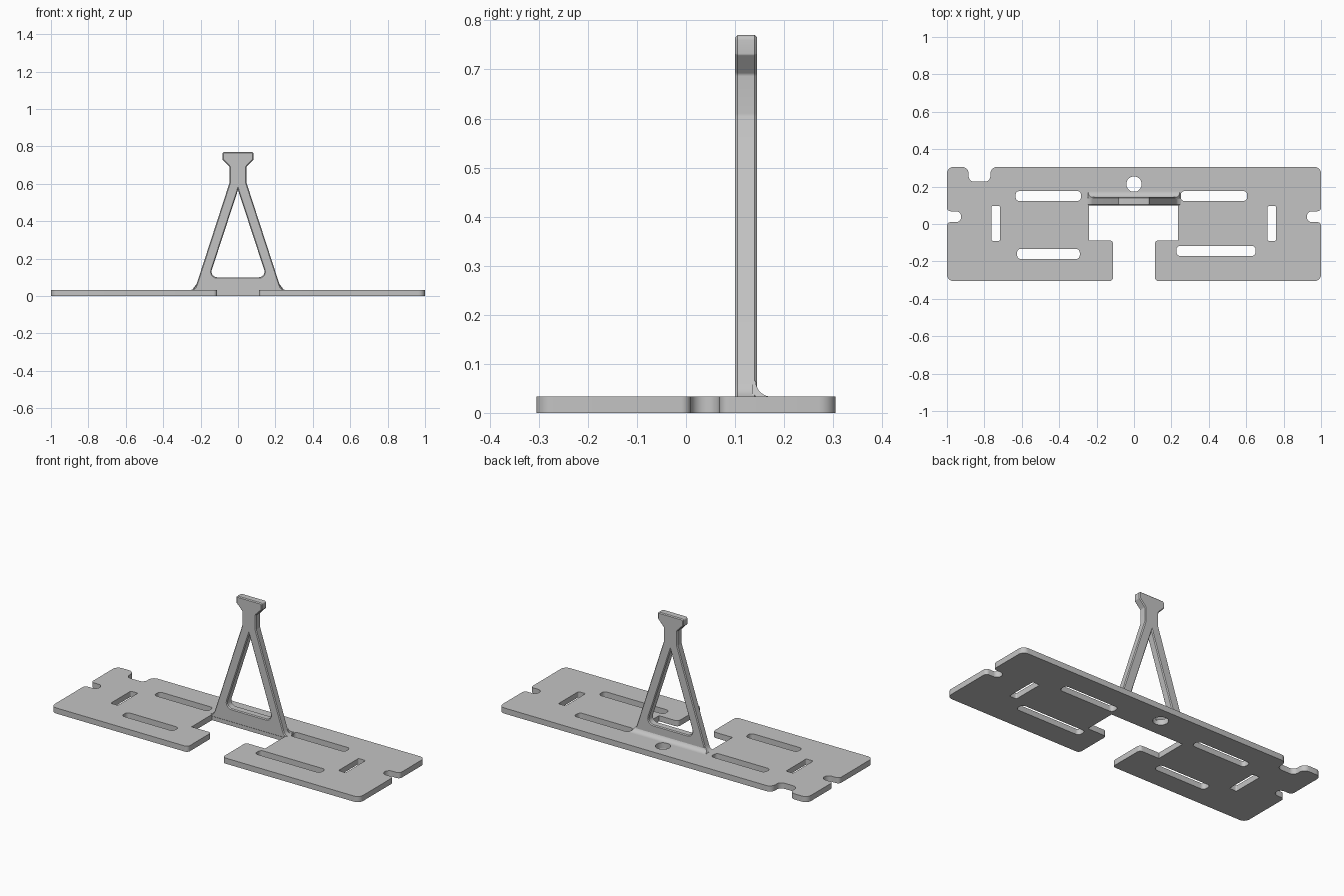
import bpy, bmesh, math
from mathutils import Vector, Matrix

cube = bpy.data.objects.get("Cube")
if cube:
    bpy.data.objects.remove(cube, do_unlink=True)

grey = bpy.data.materials.new("plain_grey")
grey.use_nodes = True
grey.diffuse_color = (0.55, 0.55, 0.55, 1)
grey.node_tree.nodes["Principled BSDF"].inputs["Base Color"].default_value = (0.55, 0.55, 0.55, 1)


def rounded(corners, segments=8):
    """Closed outline from (x, y, radius) corners, each one rounded by an arc."""
    out = []
    for i, (x, y, r) in enumerate(corners):
        p = Vector((x, y))
        if r == 0:
            out.append(p)
            continue
        a = (Vector(corners[i - 1][:2]) - p).normalized()
        b = (Vector(corners[(i + 1) % len(corners)][:2]) - p).normalized()
        half = a.angle(b) / 2
        centre = p + (a + b).normalized() * (r / math.sin(half))
        start = p + a * (r / math.tan(half)) - centre
        end = p + b * (r / math.tan(half)) - centre
        sweep = start.angle_signed(end)
        for k in range(segments + 1):
            out.append(centre + Matrix.Rotation(-sweep * k / segments, 2) @ start)
    return out


def slot(x0, x1, y0, y1, r):
    return rounded([(x0, y0, r), (x1, y0, r), (x1, y1, r), (x0, y1, r)])


def slab(name, loops, depth, place, bevel=0):
    """Fill an outline with holes, extrude it, and map local axes by place."""
    bm = bmesh.new()
    for loop in loops:
        vs = [bm.verts.new((p.x, p.y, 0)) for p in loop]
        for i, v in enumerate(vs):
            bm.edges.new((vs[i - 1], v))
    bmesh.ops.remove_doubles(bm, verts=bm.verts[:], dist=1e-5)
    bmesh.ops.triangle_fill(bm, edges=bm.edges[:], use_beauty=True, normal=(0, 0, 1))
    ext = bmesh.ops.extrude_face_region(bm, geom=bm.faces[:], use_keep_orig=True)
    top = [g for g in ext["geom"] if isinstance(g, bmesh.types.BMVert)]
    bmesh.ops.translate(bm, verts=top, vec=(0, 0, depth))
    bmesh.ops.recalc_face_normals(bm, faces=bm.faces[:])
    if bevel:
        rims = [e for e in bm.edges if len(e.link_faces) == 2 and e.calc_face_angle(0) > 1.4
                and abs(e.verts[0].co.z - e.verts[1].co.z) < 1e-5]
        bmesh.ops.bevel(bm, geom=rims, offset=bevel, segments=1, profile=0.5,
                        affect='EDGES', clamp_overlap=False)
    for v in bm.verts:
        v.co = place(v.co)
    bmesh.ops.recalc_face_normals(bm, faces=bm.faces[:])
    mesh = bpy.data.meshes.new(name)
    bm.to_mesh(mesh)
    bm.free()
    mesh.materials.append(grey)
    obj = bpy.data.objects.new(name, mesh)
    bpy.context.collection.objects.link(obj)
    bpy.ops.object.select_all(action='DESELECT')
    obj.select_set(True)
    bpy.context.view_layer.objects.active = obj
    bpy.ops.object.shade_smooth_by_angle(angle=math.radians(30))
    return obj


# Base plate outline, with side notches, a rear notch and the open front bay
THICK = 0.033
W, D, R = 1.0, 0.305, 0.035


def side_notch(s):
    return [(s * W, 0.01, 0.02), (s * 0.924, 0.01, 0.028),
            (s * 0.924, 0.068, 0.028), (s * W, 0.068, 0.02)]


outline = [(-W, -D, R)] + side_notch(-1) + [
    (-W, D, R), (-0.884, D, R), (-0.884, 0.226, 0.03), (-0.768, 0.226, 0.03),
    (-0.768, D, R), (W, D, R)] + side_notch(1)[::-1] + [
    (W, -D, R), (0.112, -D, 0.02), (0.112, -0.087, 0.02), (0.236, -0.087, 0),
    (0.236, 0.102, 0), (-0.24, 0.102, 0), (-0.24, -0.087, 0),
    (-0.112, -0.087, 0.02), (-0.112, -D, 0.02)]

# Strap slots and the round hole
holes = [slot(-0.633, -0.283, 0.123, 0.176, 0.02), slot(0.25, 0.605, 0.123, 0.176, 0.02),
         slot(-0.625, -0.29, -0.187, -0.133, 0.02), slot(0.227, 0.65, -0.171, -0.117, 0.02),
         slot(-0.762, -0.716, -0.09, 0.096, 0.008), slot(0.714, 0.76, -0.09, 0.096, 0.008),
         slot(-0.041, 0.041, 0.172, 0.254, 0.0409)]
slab("base_plate", [rounded(outline)] + holes, THICK, lambda c: c.copy())

# Upright A-frame with flared head and feet
half = [(0.25, 0.02, 0), (0.25, THICK, 0), (0.235, 0.04, 0), (0.227, 0.05, 0), (0.222, 0.062, 0),
        (0.045, 0.607, 0.02), (0.045, 0.69, 0.01), (0.083, 0.73, 0.006),
        (0.083, 0.77, 0.01)]
frame = rounded(half + [(-x, z, r) for x, z, r in reversed(half)], 4)
opening = rounded([(-0.153, 0.1, 0.03), (0.153, 0.1, 0.03), (0, 0.567, 0)], 6)
slab("upright_frame", [frame, opening], 0.045,
     lambda c: Vector((c.x, 0.1 + c.z, c.y)), bevel=0.005)

# Concave fillet joining the back of the frame to the plate
fr = 0.032
arc = [Vector((0.142 + fr * (1 - math.sin(t)), THICK + fr * (1 - math.cos(t))))
       for t in [math.pi / 2 * k / 8 for k in range(9)]]
profile = [Vector((0.135, 0.025)), Vector((0.142 + fr, 0.025))] + arc + [Vector((0.135, THICK + fr))]
slab("rear_fillet", [profile], 0.49,
     lambda c: Vector(((c.z - 0.245) * (1 - (c.y - THICK) * 3), c.x, c.y)))
